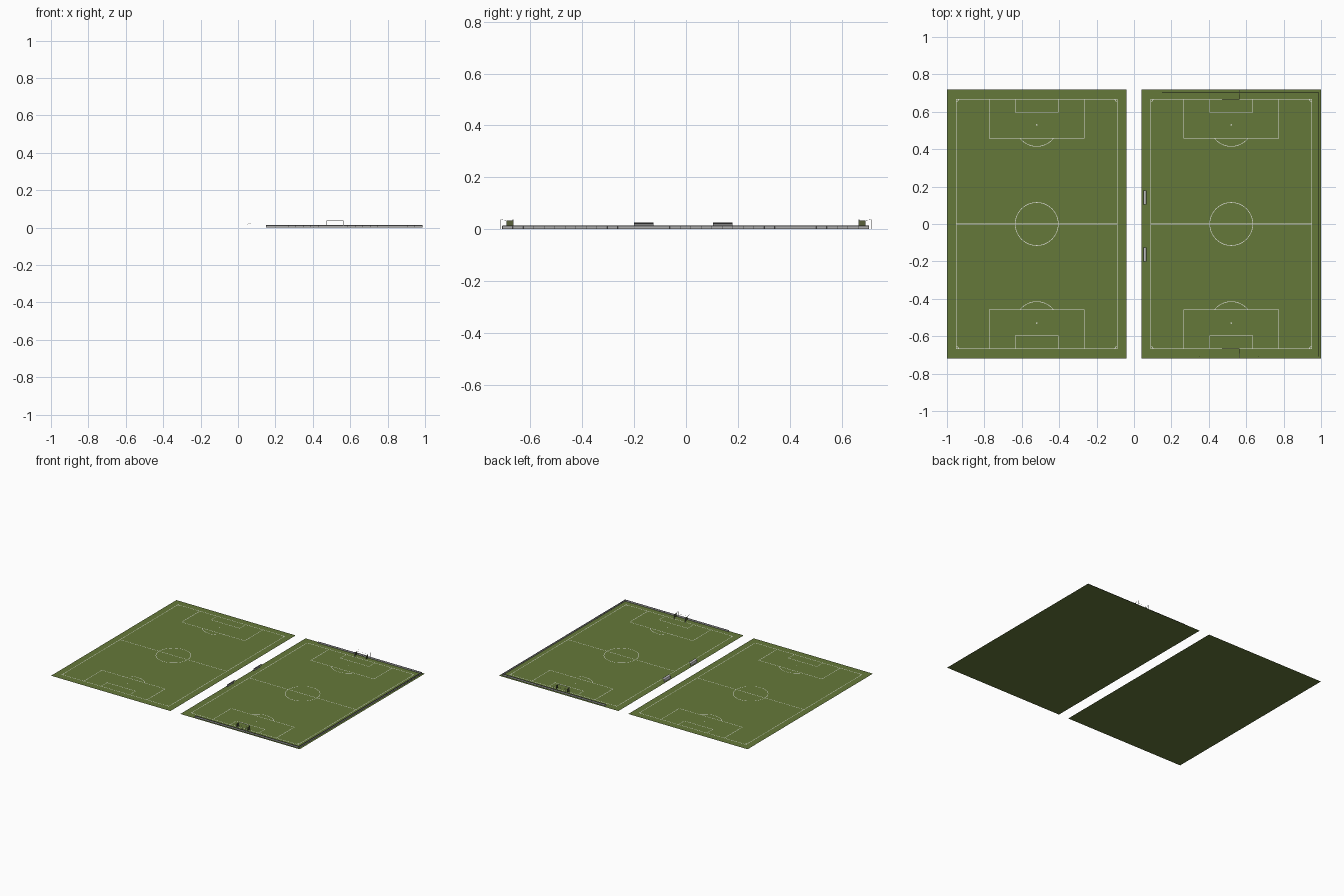
import bpy, bmesh, math
from mathutils import Vector

if "Cube" in bpy.data.objects:
    bpy.data.objects.remove(bpy.data.objects["Cube"])


def material(name, rgb):
    m = bpy.data.materials.new(name)
    m.diffuse_color = (*rgb, 1)
    m.use_nodes = True
    m.node_tree.nodes["Principled BSDF"].inputs["Base Color"].default_value = m.diffuse_color
    return m


GRASS = material("grass green", (0.13, 0.19, 0.042))
WHITE = material("line white", (0.78, 0.78, 0.74))
METAL = material("light metal", (0.55, 0.55, 0.55))
PANEL = material("panel grey", (0.42, 0.42, 0.42))
DARK = material("dark grey", (0.09, 0.09, 0.09))
NET = material("olive net", (0.10, 0.12, 0.045))


def finish(name, bm, mat):
    me = bpy.data.meshes.new(name)
    bm.to_mesh(me)
    bm.free()
    me.materials.append(mat)
    ob = bpy.data.objects.new(name, me)
    bpy.context.collection.objects.link(ob)
    return ob


def box(bm, x0, x1, y0, y1, z0, z1):
    v = [bm.verts.new((x, y, z)) for x in (x0, x1) for y in (y0, y1) for z in (z0, z1)]
    for f in ((0, 1, 3, 2), (4, 6, 7, 5), (0, 4, 5, 1), (2, 3, 7, 6), (0, 2, 6, 4), (1, 5, 7, 3)):
        bm.faces.new([v[i] for i in f])


def bar(bm, a, b, r):
    a, b = Vector(a), Vector(b)
    d = b - a
    mat = d.to_track_quat('Z', 'Y').to_matrix().to_4x4()
    mat.translation = (a + b) / 2
    bmesh.ops.create_cone(bm, cap_ends=True, segments=6, radius1=r, radius2=r,
                          depth=d.length, matrix=mat)


W = 0.0032    # marking width
LZ = 0.0006   # marking height


def rect(bm, x0, x1, y0, y1):
    bm.faces.new([bm.verts.new((x, y, LZ)) for x, y in ((x0, y0), (x1, y0), (x1, y1), (x0, y1))])


def hline(bm, x0, x1, y):
    rect(bm, x0 - W / 2, x1 + W / 2, y - W / 2, y + W / 2)


def vline(bm, x, y0, y1):
    y0, y1 = sorted((y0, y1))
    rect(bm, x - W / 2, x + W / 2, y0 + W / 2, y1 - W / 2)


def arc(bm, cx, cy, r, a0, a1, n):
    prev = None
    for i in range(n + 1):
        a = a0 + (a1 - a0) * i / n
        cur = [bm.verts.new((cx + q * math.cos(a), cy + q * math.sin(a), LZ))
               for q in (r - W / 2, r + W / 2)]
        if prev:
            bm.faces.new((prev[0], prev[1], cur[1], cur[0]))
        prev = cur


def pitch(side, cx):
    # grass sheet
    bm = bmesh.new()
    bm.faces.new([bm.verts.new((cx + x, y, 0)) for x, y in
                  ((-0.48, -0.72), (0.48, -0.72), (0.48, 0.72), (-0.48, 0.72))])
    finish(side + "_pitch_grass", bm, GRASS)
    # painted markings
    bm = bmesh.new()
    hx, hy = 0.43, 0.667
    hline(bm, cx - hx, cx + hx, 0)
    arc(bm, cx, 0, 0.115, 0, math.tau, 48)
    for x in (-hx, hx):
        vline(bm, cx + x, -hy, hy)
    arc(bm, cx, 0, 0.002, 0, math.tau, 12)
    for s in (-1, 1):
        hline(bm, cx - hx, cx + hx, s * hy)
        for half, y in ((0.254, 0.458), (0.115, 0.598)):
            hline(bm, cx - half, cx + half, s * y)
            for x in (-half, half):
                vline(bm, cx + x, s * y, s * hy)
        arc(bm, cx, s * 0.53, 0.002, 0, math.tau, 12)
        a = math.acos(0.072 / 0.115)
        arc(bm, cx, s * 0.53, 0.115, -s * math.pi / 2 - a, -s * math.pi / 2 + a, 16)
        for t in (-1, 1):
            mid = math.atan2(-s, -t)
            arc(bm, cx + t * hx, s * hy, 0.012, mid - math.pi / 4, mid + math.pi / 4, 6)
    bmesh.ops.recalc_face_normals(bm, faces=bm.faces)
    for f in bm.faces:
        if f.normal.z < 0:
            f.normal_flip()
    finish(side + "_pitch_markings", bm, WHITE)


pitch("left", -0.52)
pitch("right", 0.52)

# U-shaped barrier round the right pitch, open towards the middle
path = [(0.15, -0.708), (0.985, -0.708), (0.985, 0.705), (0.15, 0.705)]
panels, rails = bmesh.new(), bmesh.new()
for (xa, ya), (xb, yb) in zip(path, path[1:]):
    e = 0.0005
    box(panels, min(xa, xb) - e, max(xa, xb) + e, min(ya, yb) - e, max(ya, yb) + e, 0.001, 0.011)
    bar(rails, (xa, ya, 0.012), (xb, yb, 0.012), 0.001)
    n = round(max(abs(xb - xa), abs(yb - ya)) / 0.04)
    for i in range(n + 1):
        x, y = xa + (xb - xa) * i / n, ya + (yb - ya) * i / n
        bar(rails, (x, y, 0), (x, y, 0.012), 0.001)
finish("barrier_panels", panels, PANEL)
finish("barrier_rails", rails, DARK)

# goals on the right pitch
X0, X1, H = 0.473, 0.563, 0.036
for s, end in ((-1, "front"), (1, "back")):
    frame, net, stay = bmesh.new(), bmesh.new(), bmesh.new()
    yf, yb, yp = s * 0.667, s * 0.692, s * 0.715
    bar(frame, (X0, yf, H), (X1, yf, H), 0.0014)
    for x in (X0, X1):
        bar(frame, (x, yf, 0), (x, yf, H), 0.0014)
        # net side and the pole holding it up behind
        box(net, x - 0.0004, x + 0.0004, min(yf, yb), max(yf, yb), 0.01, 0.033)
        bar(stay, (x, yp, 0), (x, yp, 0.037), 0.0008)
        bar(stay, (x, yp, 0.037), (x, yb, 0.033), 0.0006)
    # thin net cords across the back
    for z in (0.011, 0.022, 0.033):
        bar(net, (X0, yb, z), (X1, yb, z), 0.0003)
    finish(end + "_goal_frame", frame, METAL)
    finish(end + "_goal_net", net, NET)
    finish(end + "_goal_net_poles", stay, METAL)

# curved dugout shelters beside the right pitch
profile = [(0.051, 0.0), (0.05, 0.012), (0.052, 0.019), (0.057, 0.023), (0.065, 0.024)]
for name, y0, y1 in (("front", -0.2, -0.125), ("back", 0.105, 0.18)):
    bm = bmesh.new()
    rows = [[bm.verts.new((x, y, z)) for y in (y0, y1)] for x, z in profile]
    for a, b in zip(rows, rows[1:]):
        bm.faces.new((a[0], b[0], b[1], a[1]))
    ob = finish(name + "_dugout_shell", bm, METAL)
    mod = ob.modifiers.new("thickness", 'SOLIDIFY')
    mod.thickness = 0.0008
    trim = bmesh.new()
    bar(trim, (0.065, y0, 0.024), (0.065, y1, 0.024), 0.001)
    finish(name + "_dugout_trim", trim, DARK)
    seat = bmesh.new()
    box(seat, 0.052, 0.058, y0 + 0.004, y1 - 0.004, 0.006, 0.007)
    finish(name + "_dugout_bench", seat, PANEL)
